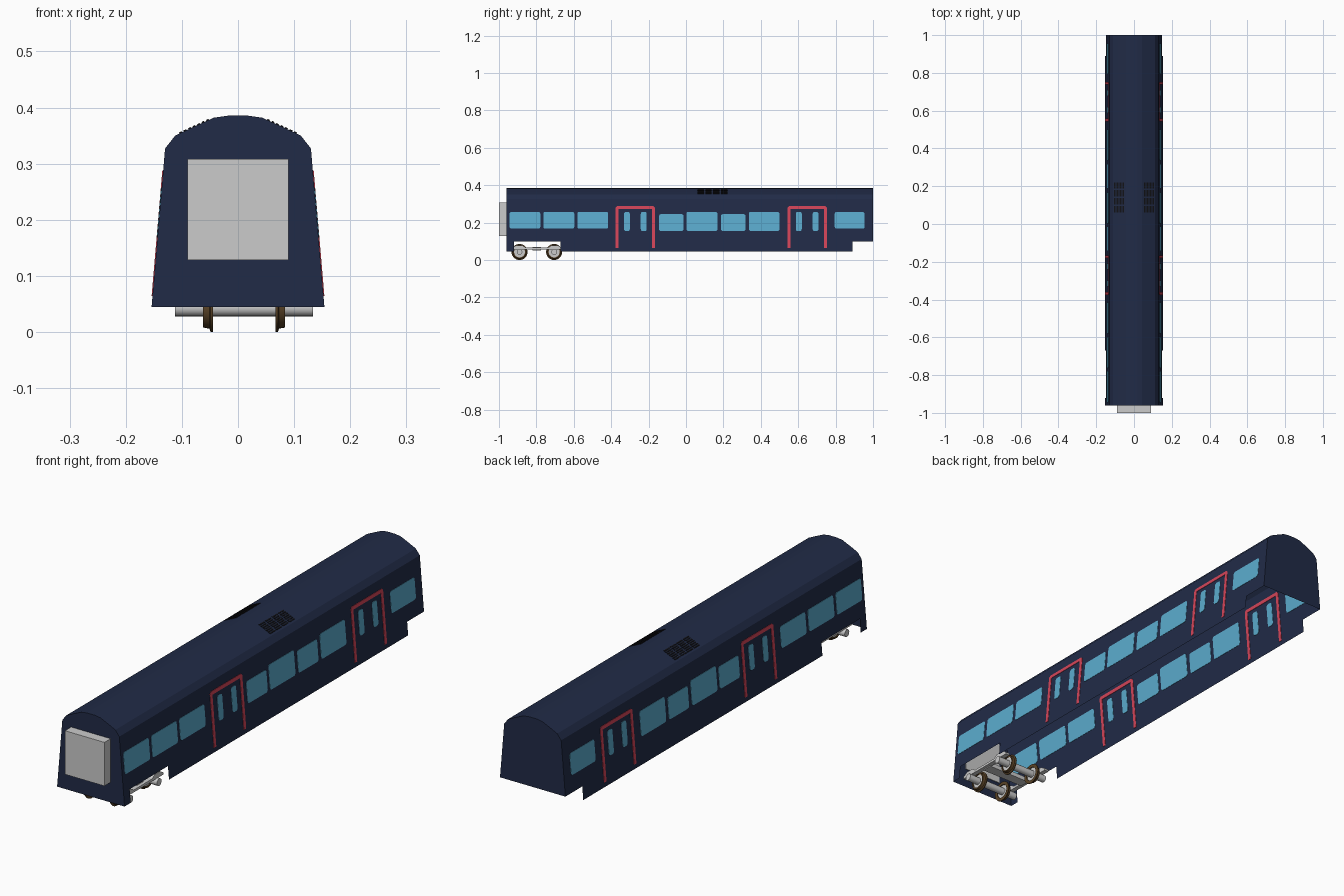
import bpy, bmesh, math
from mathutils import Matrix, Vector

if "Cube" in bpy.data.objects:
    bpy.data.objects.remove(bpy.data.objects["Cube"])


def material(name, rgb):
    m = bpy.data.materials.new(name)
    m.diffuse_color = (*rgb, 1)
    m.use_nodes = True
    m.node_tree.nodes["Principled BSDF"].inputs["Base Color"].default_value = m.diffuse_color
    return m


NAVY = material("navy_paint", (0.015, 0.024, 0.063))
GLASS = material("blue_glass", (0.105, 0.413, 0.617))
RED = material("red_trim", (0.67, 0.06, 0.10))
BLACK = material("black_vent", (0.006, 0.006, 0.008))
RUST = material("brown_steel", (0.10, 0.055, 0.02))


def finish(name, bm, mat=None, mirror=False, smooth=False, normals=True):
    if normals:
        bmesh.ops.recalc_face_normals(bm, faces=bm.faces)
    me = bpy.data.meshes.new(name)
    bm.to_mesh(me)
    bm.free()
    ob = bpy.data.objects.new(name, me)
    bpy.context.collection.objects.link(ob)
    if mat:
        me.materials.append(mat)
    if mirror:
        ob.modifiers.new("mirror", 'MIRROR')
    if smooth:
        bpy.ops.object.select_all(action='DESELECT')
        ob.select_set(True)
        bpy.context.view_layer.objects.active = ob
        bpy.ops.object.shade_smooth_by_angle(angle=math.radians(35))
    return ob


def box(bm, lo, hi):
    lo, hi = Vector(lo), Vector(hi)
    mat = Matrix.Translation((lo + hi) / 2) @ Matrix.Diagonal((*(hi - lo), 1))
    bmesh.ops.create_cube(bm, size=1, matrix=mat)


def cylinder_x(bm, x0, x1, y, z, r, seg=20):
    mat = Matrix.Translation(((x0 + x1) / 2, y, z)) @ Matrix.Rotation(math.pi / 2, 4, 'Y')
    bmesh.ops.create_cone(bm, cap_ends=True, segments=seg, radius1=r, radius2=r,
                          depth=x1 - x0, matrix=mat)


def prism(bm, pts, xin, xout):
    """Plate with a (y, z) outline between two x functions of z."""
    a = [bm.verts.new((xin(z), y, z)) for y, z in pts]
    b = [bm.verts.new((xout(z), y, z)) for y, z in pts]
    bm.faces.new(a)
    bm.faces.new(b[::-1])
    for i in range(len(pts)):
        j = (i + 1) % len(pts)
        bm.faces.new((a[i], b[i], b[j], a[j]))


def wall(offset):
    return lambda z: 0.154 - (z - 0.045) * 0.0851 + offset


def rounded(y0, y1, z0, z1, r):
    pts = []
    for cy, cz, start in ((y1 - r, z1 - r, 0), (y0 + r, z1 - r, 90),
                          (y0 + r, z0 + r, 180), (y1 - r, z0 + r, 270)):
        for k in range(4):
            a = math.radians(start + k * 30)
            pts.append((cy + r * math.cos(a), cz + r * math.sin(a)))
    return pts


# Body shell: open underneath, skirt cut away over the running gear
half = [(0.154, 0.045), (0.1493, 0.10), (0.130, 0.327), (0.112, 0.350),
        (0.086, 0.3625), (0.043, 0.382), (0.018, 0.3855)]
profile = half + [(-x, z) for x, z in reversed(half)]
stations = [-0.96, -0.92, -0.67, 0.89, 1.0]
bm = bmesh.new()
rings = [[bm.verts.new((x, y, z)) for x, z in profile] for y in stations]
last = len(profile) - 2
for s in range(4):
    for i in range(last + 1):
        if i in (0, last) and s in (1, 3):
            continue
        a, b = rings[s], rings[s + 1]
        bm.faces.new((a[i], b[i], b[i + 1], a[i + 1]))
bm.faces.new(rings[0])
bm.faces.new(rings[-1][1:-1][::-1])
bmesh.ops.delete(bm, geom=[v for v in bm.verts if not v.link_faces], context='VERTS')
finish("carriage_body", bm, NAVY)

# Gangway block at the front end
bm = bmesh.new()
box(bm, (-0.09, -1.0, 0.128), (0.09, -0.957, 0.308))
finish("gangway", bm)

# Windows, including the narrow door panes
panes = [(-0.944, -0.779, .168, .257), (-0.763, -0.597, .168, .257),
         (-0.581, -0.416, .168, .257), (-0.144, -0.013, .155, .245),
         (0.002, 0.168, .155, .257), (0.187, 0.318, .155, .245),
         (0.336, 0.50, .155, .257), (0.795, 0.955, .168, .257)]
doors = (-0.271, 0.648)
for d in doors:
    for s in (-0.045, 0.045):
        panes.append((d + s - 0.016, d + s + 0.016, .155, .257))
bm = bmesh.new()
for p in panes:
    prism(bm, rounded(*p, 0.010), wall(-0.0012), wall(0.0012))
finish("windows", bm, GLASS, mirror=True)

# Red door surrounds
bm = bmesh.new()
for d in doors:
    w, t, c, z0, z1 = 0.105, 0.015, 0.008, 0.064, 0.288
    right = [(w - t, z0), (w, z0), (w, z1 - c), (w - c, z1)]
    inner = [(-(w - t), z1 - t), (w - t, z1 - t)]
    pts = right + [(-y, z) for y, z in reversed(right)] + inner
    prism(bm, [(d + y, z) for y, z in pts], wall(-0.0016), wall(0.0016))
finish("door_frames", bm, RED, mirror=True)

# Roof vent slats
bm = bmesh.new()
slope = math.atan2(0.032, 0.069)
for g in range(4):
    y = 0.078 + g * 0.042
    for k in range(7):
        x = 0.054 + k * 0.008
        z = 0.382 - (x - 0.043) * 0.0195 / 0.043 if x < 0.086 else \
            0.3625 - (x - 0.086) * 0.0125 / 0.026
        mat = (Matrix.Translation((x, y, z)) @ Matrix.Rotation(slope, 4, 'Y')
               @ Matrix.Diagonal((0.005, 0.034, 0.004, 1)))
        bmesh.ops.create_cube(bm, size=1, matrix=mat)
finish("roof_vents", bm, BLACK, mirror=True)

# Wheelsets of the front bogie
CX, WZ = 0.011, 0.043
axle_y = (-0.89, -0.705)
rim = [(0, .029), (0, .043), (.004, .043), (.006, .037), (.017, .035), (.017, .029)]
SEG = 28
rims, discs, axles = bmesh.new(), bmesh.new(), bmesh.new()
for y in axle_y:
    cylinder_x(axles, CX - 0.123, CX + 0.123, y, WZ, 0.015)
    for s in (-1, 1):
        x0 = CX + s * 0.056
        loops = []
        for k in range(SEG):
            a = 2 * math.pi * k / SEG
            loops.append([rims.verts.new((x0 + s * px, y + r * math.sin(a), WZ - r * math.cos(a)))
                          for px, r in rim])
        for k in range(SEG):
            a, b = loops[k], loops[(k + 1) % SEG]
            for i in range(len(rim)):
                j = (i + 1) % len(rim)
                rims.faces.new((a[i], a[j], b[j], b[i]))
        xs = sorted((x0 + s * 0.004, x0 + s * 0.013))
        cylinder_x(discs, xs[0], xs[1], y, WZ, 0.030, SEG)
finish("wheel_rims", rims, RUST, smooth=True)
finish("wheel_discs", discs, smooth=True)
finish("axles", axles, smooth=True)

# Bogie side frames with raised ends, joined by a cross beam
bm = bmesh.new()
ends = [(-0.135, 0.056), (-0.135, 0.064), (-0.112, 0.078), (-0.078, 0.078), (-0.060, 0.066)]
mid = sum(axle_y) / 2
outline = ends + [(-y, z) for y, z in reversed(ends)]
outline = [(mid + y, z) for y, z in outline]
for s in (-1, 1):
    x = CX + s * 0.103
    prism(bm, outline, lambda z: x - 0.010, lambda z: x + 0.010)
box(bm, (CX - 0.10, mid - 0.022, 0.052), (CX + 0.10, mid + 0.022, 0.070))
finish("bogie_frame", bm)
